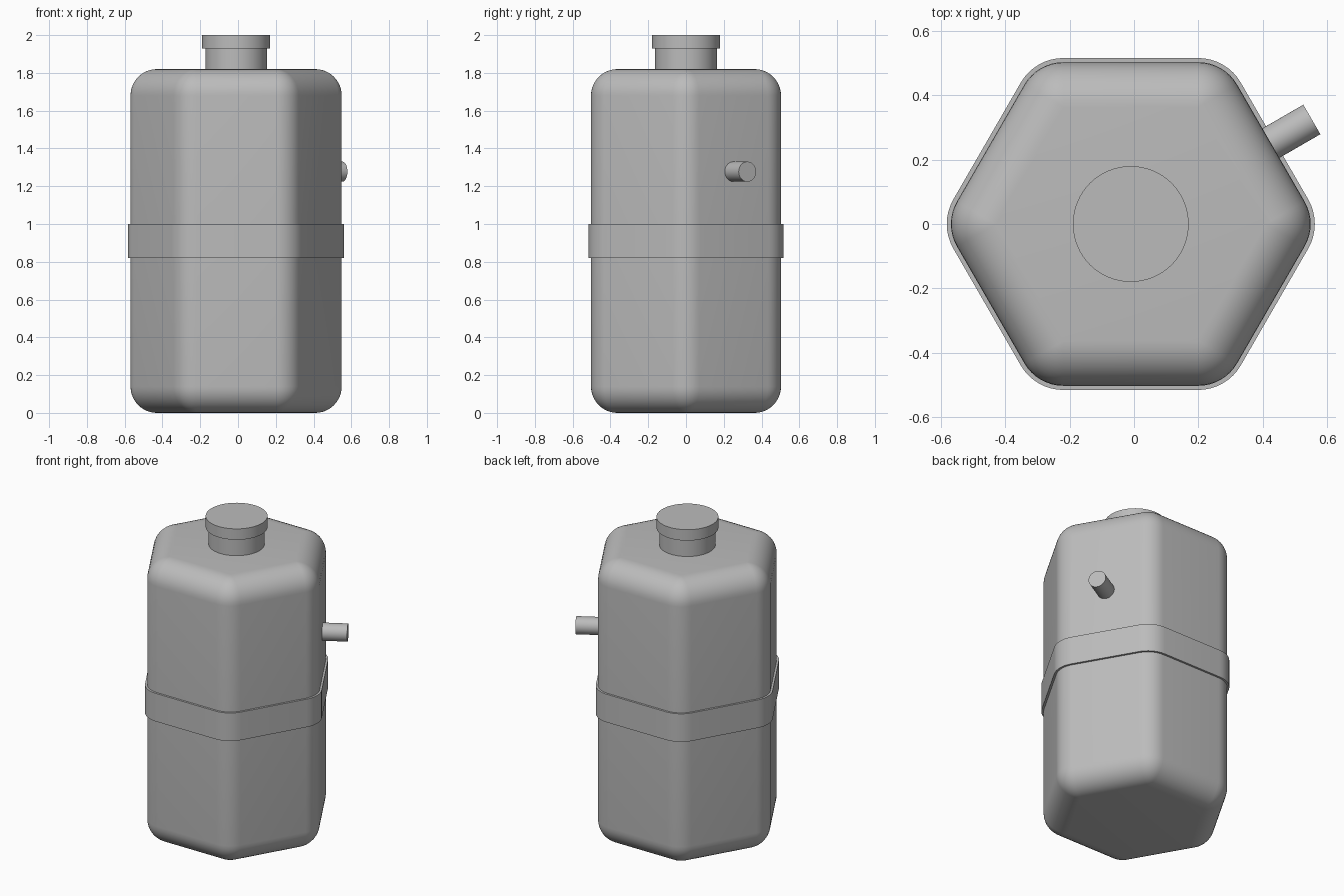
import bpy
import bmesh
from math import sin, cos, pi, radians
from mathutils import Matrix, Vector

if "Cube" in bpy.data.objects:
    bpy.data.objects.remove(bpy.data.objects["Cube"])

CENTRE_X = -0.01
APOTHEM = 0.503
HEIGHT = 1.82
ROUND = 0.14

grey = bpy.data.materials.new("grey")
grey.use_nodes = True
grey.diffuse_color = (0.5, 0.5, 0.5, 1)
grey.node_tree.nodes["Principled BSDF"].inputs["Base Color"].default_value = (0.5, 0.5, 0.5, 1)


def finish(bm, name):
    bmesh.ops.remove_doubles(bm, verts=bm.verts, dist=1e-5)
    bmesh.ops.recalc_face_normals(bm, faces=bm.faces)
    mesh = bpy.data.meshes.new(name)
    bm.to_mesh(mesh)
    bm.free()
    mesh.materials.append(grey)
    obj = bpy.data.objects.new(name, mesh)
    bpy.context.collection.objects.link(obj)
    obj.location.x = CENTRE_X
    bpy.ops.object.select_all(action="DESELECT")
    obj.select_set(True)
    bpy.context.view_layer.objects.active = obj
    bpy.ops.object.shade_smooth_by_angle(angle=radians(35))
    return obj


def rounded_hexagon(core, grow, z, steps=8):
    """Hexagon of apothem core, grown outward so its corners become arcs."""
    points = []
    for side in range(6):
        middle = side * pi / 3
        corner = Vector((cos(middle), sin(middle), 0)) * core / cos(pi / 6)
        for i in range(steps + 1):
            a = middle - pi / 6 + pi / 3 * i / steps
            points.append(corner + Vector((cos(a) * grow, sin(a) * grow, z)))
    return points


def loft(name, sections):
    """Skin a stack of equal-length loops and cap both ends."""
    bm = bmesh.new()
    loops = [[bm.verts.new(p) for p in section] for section in sections]
    for low, high in zip(loops, loops[1:]):
        for i in range(len(low)):
            j = (i + 1) % len(low)
            bm.faces.new((low[i], low[j], high[j], high[i]))
    bm.faces.new(loops[0][::-1])
    bm.faces.new(loops[-1])
    return finish(bm, name)


def cylinder(name, radius, start, end):
    start, end = Vector(start), Vector(end)
    axis = end - start
    turn = axis.to_track_quat("Z", "Y").to_matrix().to_4x4()
    bm = bmesh.new()
    bmesh.ops.create_cone(bm, cap_ends=True, segments=64, radius1=radius, radius2=radius,
                          depth=axis.length,
                          matrix=Matrix.Translation((start + end) / 2) @ turn)
    return finish(bm, name)


# Tank body: hexagonal prism with every edge rounded
core = APOTHEM - ROUND
arc = [i / 10 * pi / 2 for i in range(11)]
bottom = [(ROUND * sin(a), ROUND * (1 - cos(a))) for a in arc]
profile = bottom + [(grow, HEIGHT - z) for grow, z in reversed(bottom)]
loft("tank_body", [rounded_hexagon(core, grow, z) for grow, z in profile])

# Strap around the middle
loft("strap", [rounded_hexagon(core, ROUND + 0.013, z) for z in (0.82, 1.0)])

# Filler neck and cap
cylinder("filler_neck", 0.163, (0, 0, HEIGHT - 0.02), (0, 0, 1.93))
cylinder("filler_cap", 0.18, (0, 0, 1.93), (0, 0, 2.0))

# Outlet pipe on the back left side
out = Vector((cos(pi / 6), sin(pi / 6), 0))
level = Vector((0, 0, 1.277))
cylinder("outlet_pipe", 0.053, out * 0.45 + level, out * 0.65 + level)
